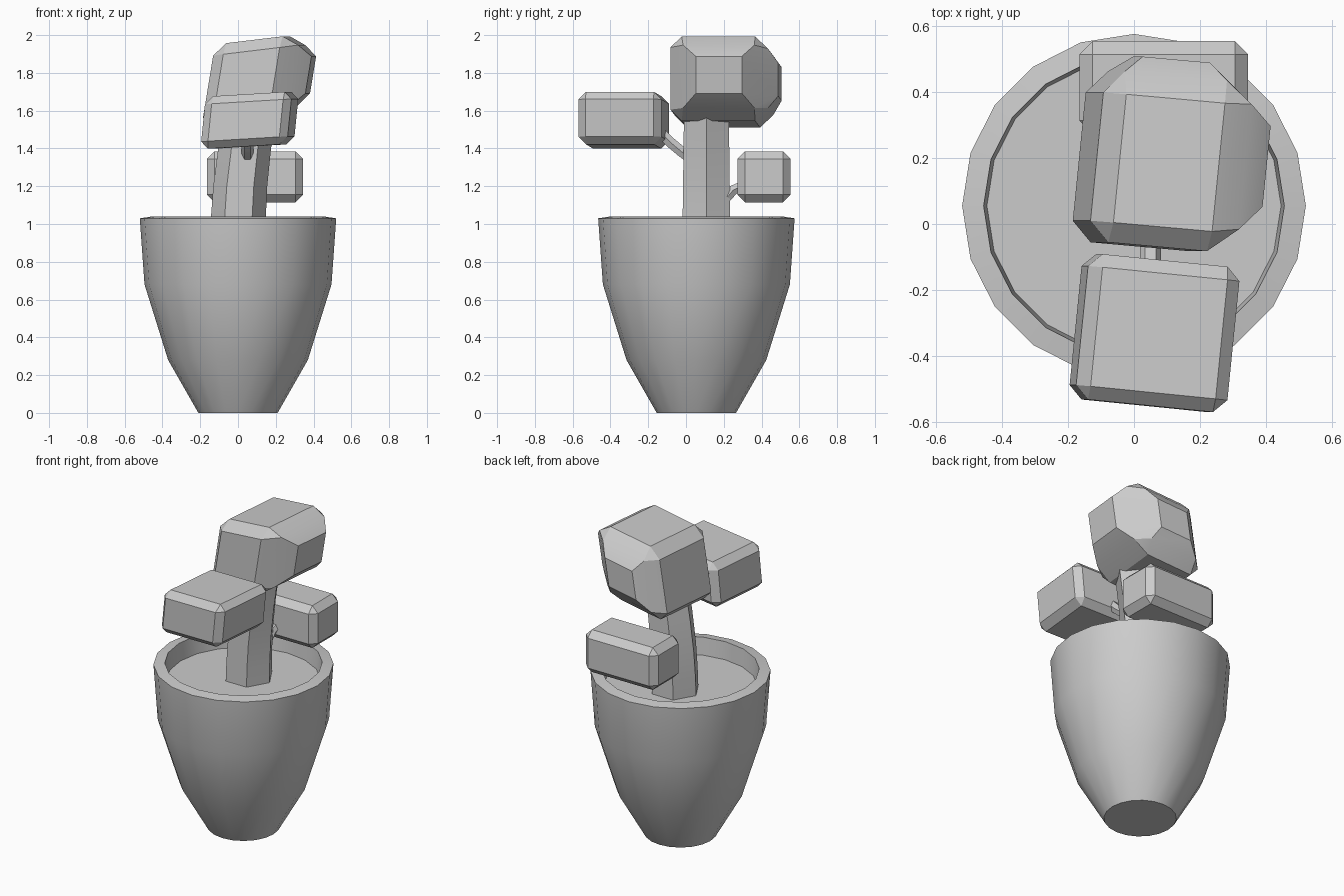
import bpy, bmesh
from math import cos, sin, tau
from mathutils import Vector

if "Cube" in bpy.data.objects:
    bpy.data.objects.remove(bpy.data.objects["Cube"])


def finish(name, bm, angle=0.6):
    bmesh.ops.recalc_face_normals(bm, faces=bm.faces)
    mesh = bpy.data.meshes.new(name)
    bm.to_mesh(mesh)
    bm.free()
    ob = bpy.data.objects.new(name, mesh)
    bpy.context.collection.objects.link(ob)
    bpy.ops.object.select_all(action='DESELECT')
    ob.select_set(True)
    bpy.context.view_layer.objects.active = ob
    bpy.ops.object.shade_smooth_by_angle(angle=angle)
    return ob


def loft(name, rings, sides, u=(1, 0, 0), v=(0, 1, 0), angle=0.6):
    """Skin a stack of polygon rings given as (centre, radius), capped at both ends."""
    bm = bmesh.new()
    u, v = Vector(u), Vector(v)
    loops = []
    for c, r in rings:
        loops.append([bm.verts.new(Vector(c) + r * (cos(tau * i / sides) * u + sin(tau * i / sides) * v))
                      for i in range(sides)])
    for a, b in zip(loops, loops[1:]):
        for i in range(sides):
            j = (i + 1) % sides
            bm.faces.new((a[i], a[j], b[j], b[i]))
    bm.faces.new(loops[0])
    bm.faces.new(loops[-1])
    return finish(name, bm, angle)


def foliage(name, centre, axes, half, bevel, bulges=(), angle=0.4):
    """Chamfered, skewed box; bulges are extra (x range, y range, z range) panels."""
    panels = []
    for k in range(3):
        for s in (-1, 1):
            p = [(-(h - bevel), h - bevel) for h in half]
            p[k] = (s * half[k],)
            panels.append(p)
    bm = bmesh.new()
    for xs, ys, zs in panels + list(bulges):
        for x in xs:
            for y in ys:
                for z in zs:
                    ex, ey, ez = (Vector(a) for a in axes)
                    bm.verts.new(Vector(centre) + x * ex + y * ey + z * ez)
    res = bmesh.ops.convex_hull(bm, input=bm.verts)
    loose = [e for e in res['geom_interior'] if isinstance(e, bmesh.types.BMVert)]
    bmesh.ops.delete(bm, geom=loose, context='VERTS')
    bmesh.ops.dissolve_limit(bm, angle_limit=0.02, verts=bm.verts, edges=bm.edges)
    return finish(name, bm, angle)


# Pot with rim and soil surface
CY = 0.055
profile = [(0.21, 0), (0.37, 0.28), (0.495, 0.68), (0.52, 1.03), (0.455, 1.04), (0.445, 0.93)]
loft("pot", [((0, CY, z), r) for r, z in profile], 20)

# Leaning hexagonal trunk
trunk_path = [(0, 0.92), (0.003, 1.05), (0.012, 1.2), (0.035, 1.4), (0.07, 1.62)]
loft("trunk", [((x, 0.108, z), 0.147 - 0.015 * (z - 0.92)) for x, z in trunk_path], 6, angle=0.3)

# Branches reaching to the side foliage
front_path = [(0.05, 1.33), (-0.02, 1.38), (-0.08, 1.43), (-0.15, 1.5)]
loft("front_branch", [((0.05, y, z), 0.032) for y, z in front_path], 6,
     v=(0, 0.6, 0.8))
back_path = [(0.17, 1.11), (0.225, 1.15), (0.25, 1.18), (0.32, 1.21)]
loft("back_branch", [((0.06, y, z), 0.03) for y, z in back_path], 6,
     v=(0, -0.6, 0.8))

# Crown, with bulging back and right sides
foliage("crown", (0.07, 0.185, 1.752),
        ((0.995, -0.09, 0.12), (0.1, 0.995, 0), (0.16, 0, 0.98)),
        (0.21, 0.255, 0.228), 0.06,
        [((0.24,), (-0.18, 0.2), (-0.17, 0.17)),
         ((0.315,), (-0.105, 0.14), (-0.1, 0.1)),
         ((-0.15, 0.16), (0.265,), (-0.16, 0.16)),
         ((-0.09, 0.115), (0.315,), (-0.09, 0.09))])

# Front and back side foliage
foliage("front_foliage", (0.062, -0.33, 1.549),
        ((0.995, -0.1, 0.06), (0.1, 0.995, 0), (0.1, 0, 1)),
        (0.23, 0.221, 0.139), 0.04)
foliage("back_foliage", (0.09, 0.413, 1.25),
        ((1, 0, 0), (0, 1, 0), (0, 0, 1)),
        (0.255, 0.14, 0.135), 0.04)
